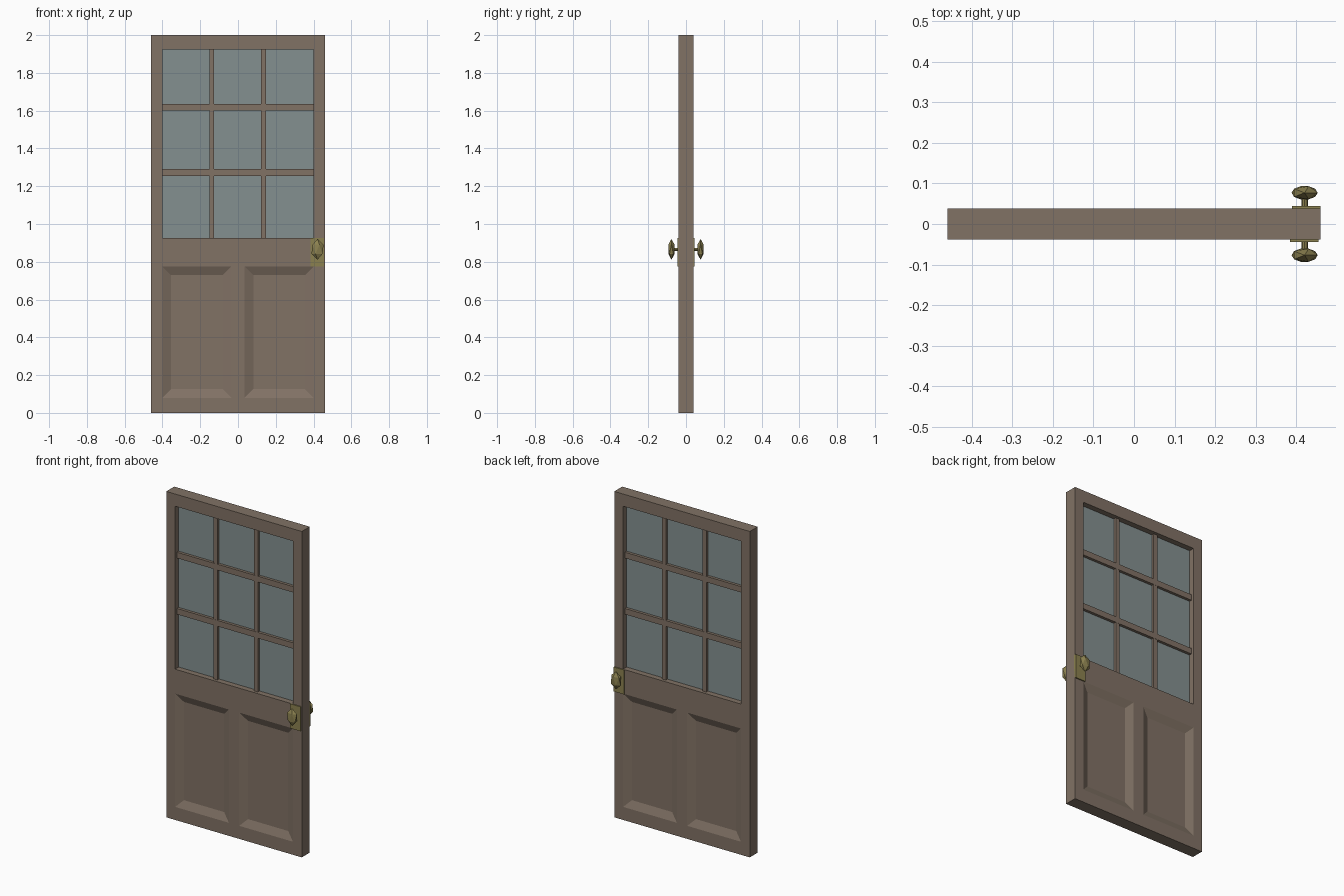
import bpy, bmesh
from mathutils import Matrix, Vector

if "Cube" in bpy.data.objects:
    bpy.data.objects.remove(bpy.data.objects["Cube"])


def material(name, rgb):
    m = bpy.data.materials.new(name)
    m.diffuse_color = (*rgb, 1)
    m.use_nodes = True
    m.node_tree.nodes["Principled BSDF"].inputs["Base Color"].default_value = m.diffuse_color
    return m


WOOD = material("brown_wood", (0.22, 0.168, 0.13))
GLASS = material("grey_glass", (0.23, 0.28, 0.28))
BRASS = material("dull_brass", (0.26, 0.22, 0.08))


def finish(name, bm, mat):
    bmesh.ops.recalc_face_normals(bm, faces=bm.faces)
    me = bpy.data.meshes.new(name)
    bm.to_mesh(me)
    bm.free()
    ob = bpy.data.objects.new(name, me)
    me.materials.append(mat)
    bpy.context.collection.objects.link(ob)
    return ob


def box(name, x, y, z, mat):
    bm = bmesh.new()
    size = Matrix.Diagonal((x[1] - x[0], y[1] - y[0], z[1] - z[0], 1))
    mid = Vector((sum(x) / 2, sum(y) / 2, sum(z) / 2))
    bmesh.ops.create_cube(bm, size=1, matrix=Matrix.Translation(mid) @ size)
    return finish(name, bm, mat)


# Door slab: a grid of cells with a window opening and sunken lower panels
T = 0.0385
xs = [-0.46, -0.40, -0.035, 0.035, 0.40, 0.46]
zs = [0, 0.08, 0.775, 0.925, 1.925, 2.0]
bm = bmesh.new()
grid = [[bm.verts.new((x, -T, z)) for x in xs] for z in zs]
for r in range(5):
    for c in range(5):
        if r == 3 and 0 < c < 4:
            continue
        bm.faces.new((grid[r][c], grid[r][c + 1], grid[r + 1][c + 1], grid[r + 1][c]))
back = bmesh.ops.extrude_face_region(bm, geom=bm.faces[:], use_keep_orig=True)
for v in back["geom"]:
    if isinstance(v, bmesh.types.BMVert):
        v.co.y = T
bmesh.ops.recalc_face_normals(bm, faces=bm.faces)
panels = []
for f in bm.faces:
    c = f.calc_center_median()
    if abs(f.normal.y) > 0.9 and 0.1 < abs(c.x) < 0.3 and 0.3 < c.z < 0.6:
        panels.append(f)
bmesh.ops.inset_individual(bm, faces=panels, thickness=0.065, depth=-0.02)
finish("door_slab", bm, WOOD)

# Window pane and glazing bars
box("window_pane", (-0.40, 0.40), (-0.004, 0.004), (0.925, 1.925), GLASS)
for i, x in enumerate((-0.139, 0.136)):
    box(f"upright_bar_{i}", (x - 0.013, x + 0.013), (-0.02, 0.02), (0.925, 1.925), WOOD)
for i, z in enumerate((1.273, 1.618)):
    box(f"cross_bar_{i}", (-0.40, 0.40), (-0.021, 0.021), (z - 0.018, z + 0.018), WOOD)

# Handle plate, stem and faceted knob on each face
KX, KZ = 0.421, 0.866
for side, s, px in (("front", -1, 0.385), ("back", 1, 0.390)):
    box(f"{side}_plate", (px, px + 0.07), sorted((s * 0.03, s * 0.045)), (0.775, 0.925), BRASS)
    bm = bmesh.new()
    bmesh.ops.create_cone(bm, cap_ends=True, segments=8, radius1=0.008, radius2=0.008, depth=0.04,
                          matrix=Matrix.Translation((KX, s * 0.055, KZ)) @ Matrix.Rotation(1.5708, 4, 'X'))
    finish(f"{side}_stem", bm, BRASS)
    bm = bmesh.new()
    bmesh.ops.create_icosphere(bm, subdivisions=1, radius=1)
    bmesh.ops.transform(bm, verts=bm.verts, matrix=Matrix.Translation((KX, s * 0.077, KZ))
                        @ Matrix.Diagonal((0.036, 0.019, 0.055, 1)))
    finish(f"{side}_knob", bm, BRASS)
